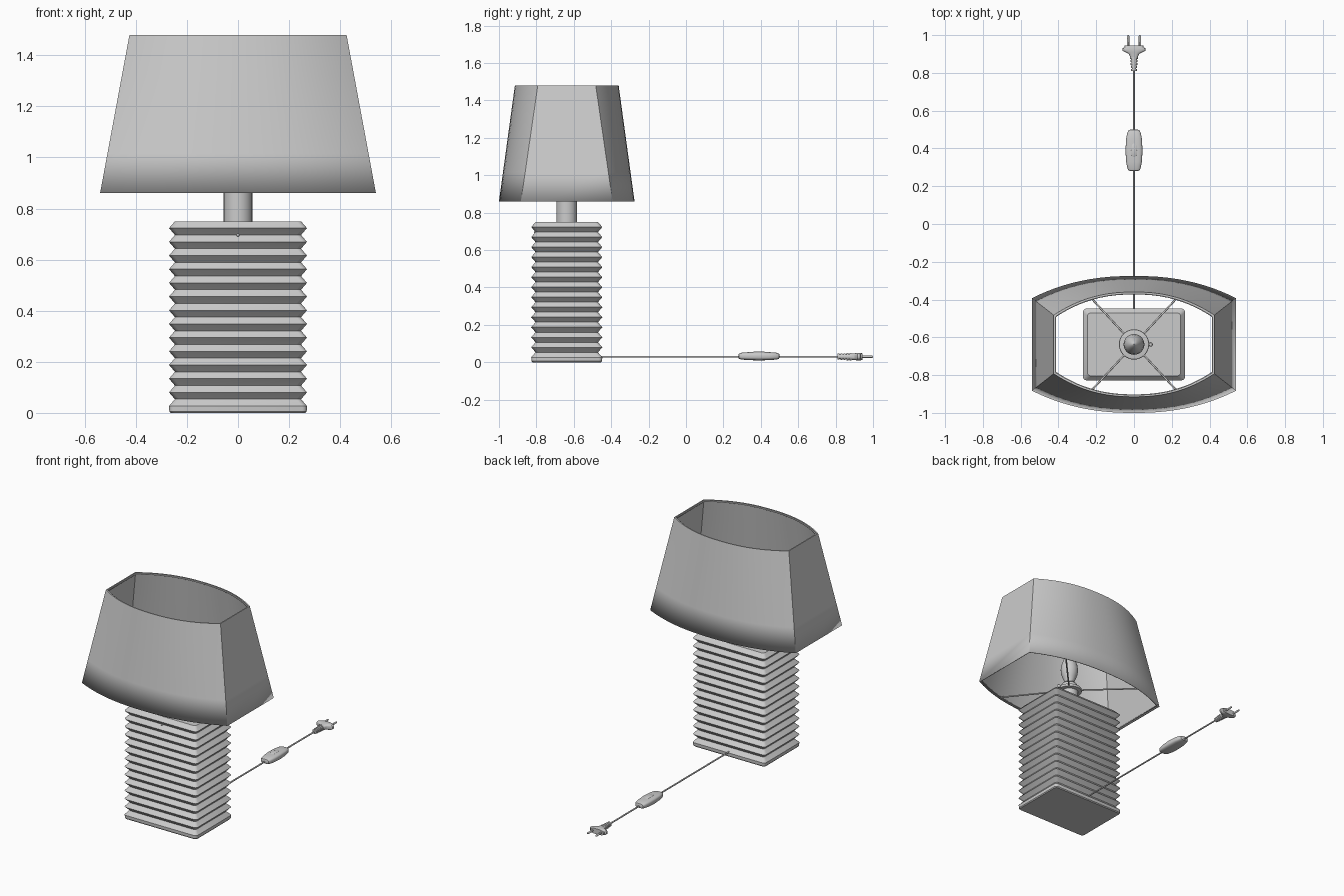
import bpy, bmesh
from math import cos, sin, pi, copysign
from mathutils import Vector

if "Cube" in bpy.data.objects:
    bpy.data.objects.remove(bpy.data.objects["Cube"])

CY = -0.6375   # lamp axis in y
CZ = 0.03      # cord height


def finish(bm, name, angle=30):
    bmesh.ops.recalc_face_normals(bm, faces=bm.faces[:])
    me = bpy.data.meshes.new(name)
    bm.to_mesh(me)
    bm.free()
    ob = bpy.data.objects.new(name, me)
    bpy.context.collection.objects.link(ob)
    bpy.context.view_layer.objects.active = ob
    bpy.ops.object.select_all(action='DESELECT')
    ob.select_set(True)
    bpy.ops.object.shade_smooth_by_angle(angle=angle * pi / 180)
    return ob


def loft(name, rings, caps=True, angle=30):
    """Skin a list of closed rings with equal point counts."""
    bm = bmesh.new()
    loops = [[bm.verts.new(p) for p in r] for r in rings]
    n = len(loops[0])
    for a, b in zip(loops, loops[1:]):
        for i in range(n):
            j = (i + 1) % n
            bm.faces.new((a[i], a[j], b[j], b[i]))
    if caps:
        bm.faces.new(loops[0])
        bm.faces.new(loops[-1])
    return finish(bm, name, angle)


def round_rect(hx, hy, z, r=0.018, seg=3):
    pts = []
    for k, (sx, sy) in enumerate(((1, 1), (-1, 1), (-1, -1), (1, -1))):
        for s in range(seg + 1):
            a = pi / 2 * (k + s / seg)
            pts.append((sx * (hx - r) + r * cos(a), CY + sy * (hy - r) + r * sin(a), z))
    return pts


def lathe(name, profile, n=32, centre=(0, CY)):
    return loft(name, [[(centre[0] + r * cos(2 * pi * i / n), centre[1] + r * sin(2 * pi * i / n), z)
                        for i in range(n)] for r, z in profile])


def slice_y(y, hx, hz, power=2.0, z=CZ, n=32):
    """Superellipse cross-section across the cord direction."""
    e = 2 / power
    f = lambda v: copysign(abs(v) ** e, v)
    return [(hx * f(cos(2 * pi * i / n)), y, z + hz * f(sin(2 * pi * i / n))) for i in range(n)]


def wire(name, pts, radius, cyclic=False):
    cu = bpy.data.curves.new(name, 'CURVE')
    cu.dimensions = '3D'
    cu.bevel_depth = radius
    cu.bevel_resolution = 2
    cu.use_fill_caps = True
    sp = cu.splines.new('POLY')
    sp.points.add(len(pts) - 1)
    for p, co in zip(sp.points, pts):
        p.co = (*co, 1)
    sp.use_cyclic_u = cyclic
    ob = bpy.data.objects.new(name, cu)
    bpy.context.collection.objects.link(ob)
    return ob


# Ribbed base: zig-zag profile with 14 ridges
RIDGES, H = 14, 0.75
pitch = H / RIDGES
rings = [round_rect(0.264, 0.184, 0), round_rect(0.269, 0.189, 0.006)]
for k in range(RIDGES):
    rings.append(round_rect(0.27, 0.19, (k + 0.5) * pitch))
    rings.append(round_rect(0.247, 0.167, (k + 1) * pitch))
loft("ribbed_base", rings)

# Neck, collar and lamp holder
lathe("neck", [(0.056, 0.745), (0.056, 0.885)])
lathe("holder_collar", [(0.056, 0.872), (0.078, 0.876), (0.08, 0.884), (0.078, 0.892), (0.05, 0.896)])
lathe("lamp_holder", [(0.05, 0.88), (0.05, 0.925), (0.044, 0.932), (0.03, 0.934)])
lathe("collar_screw", [(0.01, 0.874), (0.012, 0.878), (0.012, 0.89), (0.008, 0.895)], 12, (0.088, CY))

# Candle bulb
lathe("bulb", [(0.028, 0.93), (0.03, 0.95), (0.042, 0.975), (0.052, 1.005), (0.055, 1.035), (0.05, 1.07),
               (0.038, 1.105), (0.023, 1.135), (0.01, 1.155), (0.002, 1.162)])


# Shade: flat ends, bowed front and back, tapering upward
def shade_plan(z, inset=0.0, n=28):
    t = (z - 0.86) / 0.62
    hx = 0.54 - 0.115 * t - inset
    end = 0.245 - 0.09 * t - inset * 0.8
    mid = 0.3625 - 0.085 * t - inset
    xs = [-cos(pi * i / n) * hx for i in range(n + 1)]
    ys = [end + (mid - end) * (1 - abs(x / hx) ** 2.3) for x in xs]
    front = [(x, CY - y, z) for x, y in zip(xs, ys)]
    back = [(-x, CY + y, z) for x, y in zip(xs, ys)]
    return front + back


T = 0.007
zs = [0.86 + 0.62 * i / 4 for i in range(5)]
shade = [shade_plan(z) for z in zs] + [shade_plan(z, T) for z in reversed(zs)]
loft("shade", shade + [shade[0]], caps=False)
bpy.context.object.data.validate()
ob = bpy.data.objects["shade"]
bm = bmesh.new()
bm.from_mesh(ob.data)
bmesh.ops.remove_doubles(bm, verts=bm.verts[:], dist=1e-5)
bmesh.ops.recalc_face_normals(bm, faces=bm.faces[:])
bm.to_mesh(ob.data)
bm.free()

# Wire frame of the shade
for label, z in (("lower", 0.867), ("upper", 1.473)):
    wire(label + "_shade_wire", shade_plan(z, T + 0.003), 0.004, True)
for sx in (-1, 1):
    for sy in (-1, 1):
        wire("shade_spoke", [(sx * 0.045, CY + sy * 0.049, 0.884),
                             (sx * 0.298, CY + sy * 0.322, 0.868)], 0.005)

# Cord
wire("cord", [(0, CY + 0.16, CZ), (0, 0.84, CZ)], 0.005)

# Inline switch: bulging rounded pod with a rocker on top
pod = [(0.28, 0.018, 0.008), (0.283, 0.028, 0.014), (0.295, 0.035, 0.018), (0.33, 0.042, 0.021),
       (0.39, 0.045, 0.023), (0.45, 0.042, 0.021), (0.485, 0.035, 0.018), (0.497, 0.028, 0.014),
       (0.5, 0.018, 0.008)]
loft("cord_switch", [slice_y(y, a, b, 3.2, CZ + 0.003) for y, a, b in pod], angle=40)
loft("switch_rocker", [slice_y(y, a, b, 2.6, 0.052) for y, a, b in
                       ((0.355, 0.008, 0.003), (0.365, 0.014, 0.006), (0.39, 0.016, 0.007),
                        (0.415, 0.014, 0.006), (0.425, 0.008, 0.003))], angle=40)

# Plug: ribbed strain relief, flared body and two pins
relief = []
for k in range(5):
    y, r = 0.81 + k * 0.016, 0.016 + k * 0.0012
    relief += [slice_y(y, r, r), slice_y(y + 0.010, r, r),
               slice_y(y + 0.011, r - 0.005, r - 0.005), slice_y(y + 0.015, r - 0.005, r - 0.005)]
loft("plug_strain_relief", relief)
body = [(0.884, 0.02, 0.016), (0.9, 0.028, 0.018), (0.909, 0.044, 0.019), (0.916, 0.06, 0.02),
        (0.93, 0.062, 0.02), (0.936, 0.05, 0.019), (0.944, 0.049, 0.018)]
loft("plug_body", [slice_y(y, a, b, 3.0) for y, a, b in body])
for sx in (-1, 1):
    loft("plug_pin", [[(x + sx * 0.031, y, z) for x, y, z in slice_y(yy, r, r, n=12)]
                      for yy, r in ((0.935, 0.006), (0.996, 0.006), (1.0, 0.004))])

# Small front button near the top of the base
bpy.ops.mesh.primitive_uv_sphere_add(segments=16, ring_count=8, radius=0.006, location=(0, CY - 0.17, 0.696))
bpy.context.object.name = "base_button"
